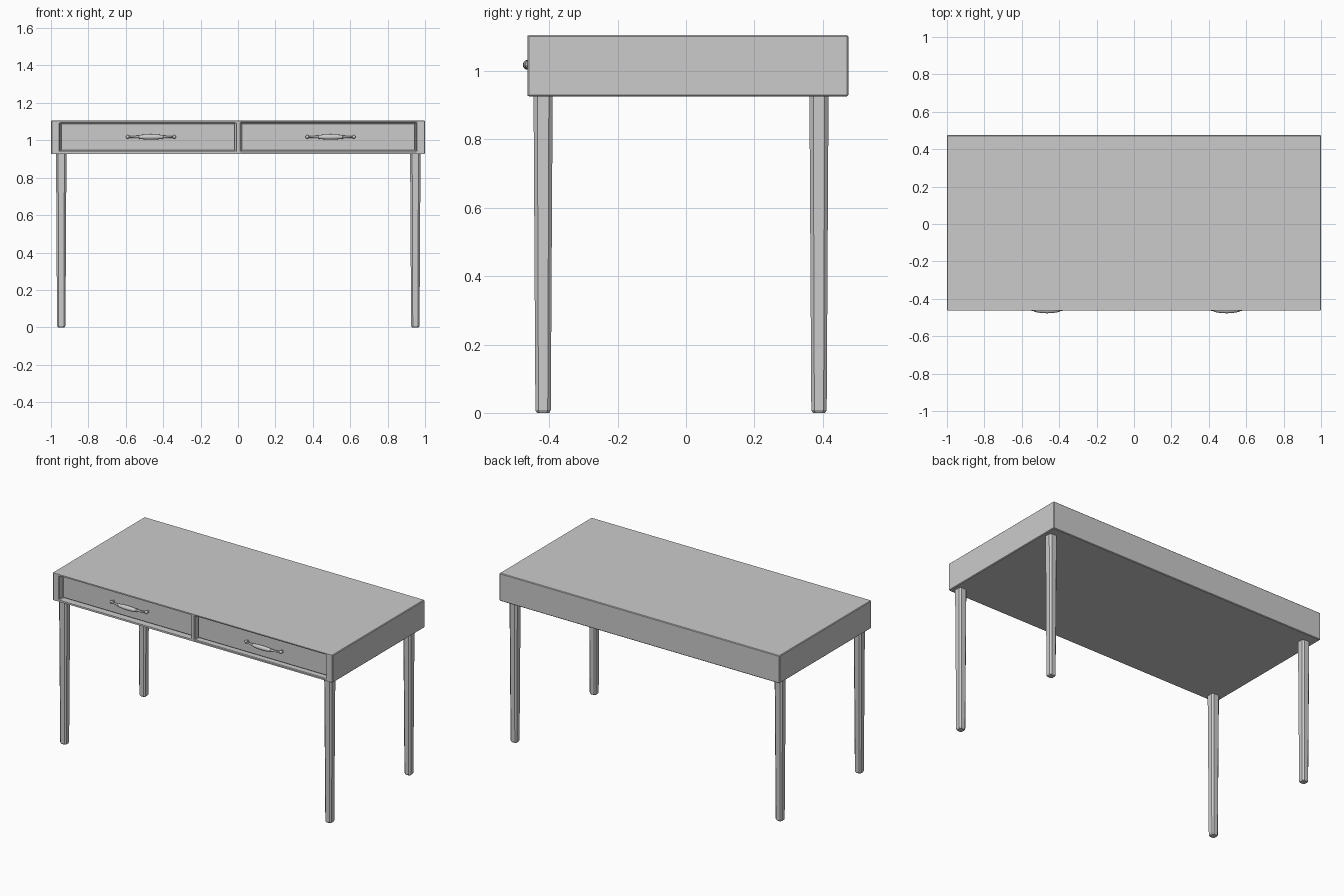
import bpy, bmesh
from math import cos, sin, pi
from mathutils import Vector

if "Cube" in bpy.data.objects:
    bpy.data.objects.remove(bpy.data.objects["Cube"])


def finish(bm, name, smooth=False):
    bmesh.ops.recalc_face_normals(bm, faces=bm.faces)
    mesh = bpy.data.meshes.new(name)
    bm.to_mesh(mesh)
    bm.free()
    ob = bpy.data.objects.new(name, mesh)
    bpy.context.collection.objects.link(ob)
    if smooth:
        bpy.ops.object.select_all(action='DESELECT')
        ob.select_set(True)
        bpy.context.view_layer.objects.active = ob
        bpy.ops.object.shade_smooth_by_angle()
    return ob


def box(name, lo, hi):
    bm = bmesh.new()
    bmesh.ops.create_cube(bm, size=1)
    for v in bm.verts:
        v.co = [(a + b) / 2 + c * (b - a) for a, b, c in zip(lo, hi, v.co)]
    return finish(bm, name)


def bevel(ob, width):
    m = ob.modifiers.new("edge", 'BEVEL')
    m.width = width
    m.segments = 1
    m.limit_method = 'ANGLE'


def loft(bm, rings):
    loops = [[bm.verts.new(p) for p in ring] for ring in rings]
    n = len(loops[0])
    for a, b in zip(loops, loops[1:]):
        for i in range(n):
            bm.faces.new((a[i], a[(i + 1) % n], b[(i + 1) % n], b[i]))
    bm.faces.new(loops[0])
    bm.faces.new(loops[-1])


def leg(name, x, y):
    # square taper with chamfered corners and a small foot chamfer
    bm = bmesh.new()
    rings = []
    for z, h in ((0, 0.018), (0.008, 0.0225), (0.935, 0.028)):
        c = h * 0.6
        oct_pts = ((h, -c), (h, c), (c, h), (-c, h), (-h, c), (-h, -c), (-c, -h), (c, -h))
        rings.append([(x + px, y + py, z) for px, py in oct_pts])
    loft(bm, rings)
    finish(bm, name)


def handle(name, x, z, drawer_y):
    bm = bmesh.new()
    # bowed bar with a swollen grip: offset from centre, depth, radius
    half = ((0, -0.463, 0.0145), (0.03, -0.4625, 0.0135), (0.058, -0.461, 0.0105),
            (0.064, -0.460, 0.011), (0.068, -0.460, 0.007), (0.095, -0.456, 0.0055),
            (0.124, -0.449, 0.0045))
    pts = [(-a, y, r) for a, y, r in half[:0:-1]] + list(half)
    loft(bm, [[(x + a, y + r * cos(2 * pi * i / 16), z + r * sin(2 * pi * i / 16))
               for i in range(16)] for a, y, r in pts])
    # end knobs and posts back to the drawer
    for s in (-1, 1):
        cx = x + s * 0.124
        new = bmesh.ops.create_uvsphere(bm, u_segments=16, v_segments=8, radius=0.01)
        bmesh.ops.translate(bm, verts=new["verts"], vec=Vector((cx, -0.447, z)))
        loft(bm, [[(cx + r * cos(2 * pi * i / 16), y, z + r * sin(2 * pi * i / 16))
                   for i in range(16)]
                  for y, r in ((-0.447, 0.006), (drawer_y - 0.004, 0.006),
                               (drawer_y - 0.003, 0.01), (drawer_y + 0.003, 0.01))])
    finish(bm, name, smooth=True)


FRONT, BACK, BOTTOM, TOP = -0.463, 0.475, 0.926, 1.105
DRAWER_Y = -0.433

# desk body with two drawer openings
body = box("desk_body", (-1, FRONT, BOTTOM), (1, BACK, TOP))
cutters = []
for side, x0, x1, hx in (("left", -0.952, -0.012, -0.465), ("right", 0.014, 0.952, 0.495)):
    cut = box("opening_" + side, (x0, FRONT - 0.1, 0.941), (x1, -0.3, 1.094))
    cut.hide_render = True
    m = body.modifiers.new("opening", 'BOOLEAN')
    m.operation = 'DIFFERENCE'
    m.solver = 'EXACT'
    m.object = cut
    cutters.append(cut)
    # drawer front and its pull
    front = box("drawer_front_" + side, (x0 + 0.005, DRAWER_Y, 0.945), (x1 - 0.005, -0.29, 1.09))
    bevel(front, 0.003)
    handle("handle_" + side, hx, 1.018, DRAWER_Y)
bevel(body, 0.004)

# bake the body and drop the cutters
bpy.context.view_layer.update()
baked = bpy.data.meshes.new_from_object(body.evaluated_get(bpy.context.evaluated_depsgraph_get()))
body.modifiers.clear()
body.data = baked
for cut in cutters:
    bpy.data.objects.remove(cut)

# four tapered legs
for side, x in (("left", -0.945), ("right", 0.948)):
    leg("front_leg_" + side, x, -0.418)
    leg("back_leg_" + side, x, 0.389)
